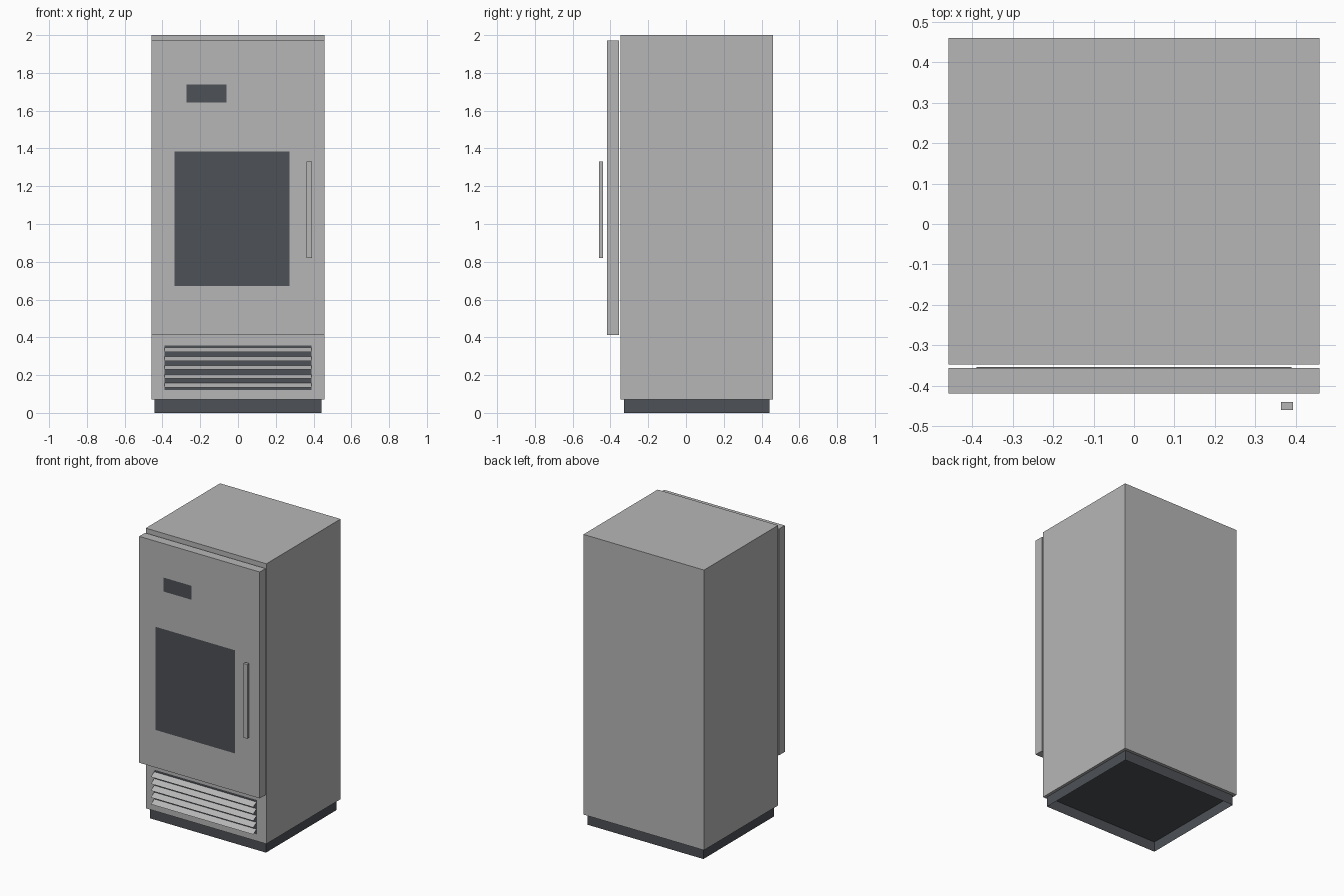
import bpy
import bmesh

cube = bpy.data.objects.get("Cube")
if cube:
    bpy.data.objects.remove(cube, do_unlink=True)


def material(name, rgb):
    mat = bpy.data.materials.new(name)
    mat.use_nodes = True
    color = (*rgb, 1.0)
    mat.diffuse_color = color
    mat.node_tree.nodes["Principled BSDF"].inputs["Base Color"].default_value = color
    return mat


steel = material("brushed_grey", (0.47, 0.47, 0.475))
dark = material("dark_slate", (0.075, 0.082, 0.092))


def finish(name, bm, mat):
    mesh = bpy.data.meshes.new(name)
    bm.to_mesh(mesh)
    bm.free()
    mesh.materials.append(mat)
    obj = bpy.data.objects.new(name, mesh)
    bpy.context.collection.objects.link(obj)
    return obj


def box(name, xs, ys, zs, mat, open_bottom=False):
    """Box from its x, y and z ranges."""
    bm = bmesh.new()
    bmesh.ops.create_cube(bm, size=1)
    for v in bm.verts:
        v.co = [r[0] if c < 0 else r[1] for c, r in zip(v.co, (xs, ys, zs))]
    if open_bottom:
        bm.normal_update()
        under = [f for f in bm.faces if f.normal.z < -0.5]
        bmesh.ops.delete(bm, geom=under, context="FACES")
    return finish(name, bm, mat)


def sheet(name, xs, low, high, mat):
    """Thin sheet across x, from a low (y, z) edge to a high (y, z) edge."""
    bm = bmesh.new()
    corners = [(xs[0], *low), (xs[1], *low), (xs[1], *high), (xs[0], *high)]
    bm.faces.new([bm.verts.new(c) for c in corners])
    return finish(name, bm, mat)


# Cabinet, hollow toe base and door
HALF = 0.459
DOOR_FRONT = -0.419
box("cabinet", (-HALF, HALF), (-0.347, 0.46), (0.072, 2.0), steel)
box("toe_base", (-0.442, 0.442), (-0.327, 0.442), (0.0, 0.07), dark, open_bottom=True)
box("door", (-HALF, HALF), (DOOR_FRONT, -0.356), (0.413, 1.971), steel)
box("door_handle", (0.363, 0.393), (-0.46, -0.44), (0.821, 1.332), steel)

# Door window and display panel
plate_y = DOOR_FRONT - 0.002
sheet("door_window", (-0.335, 0.273), (plate_y, 0.673), (plate_y, 1.383), dark)
sheet("display_panel", (-0.272, -0.06), (plate_y, 1.642), (plate_y, 1.738), dark)

# Vent with sloping louvres
VENT = (-0.39, 0.39)
sheet("vent_backing", VENT, (-0.353, 0.122), (-0.353, 0.358), dark)
for i in range(5):
    top = 0.345 - i * 0.047
    sheet(f"vent_louvre_{i + 1}", VENT, (-0.391, top - 0.022), (-0.354, top), steel)
